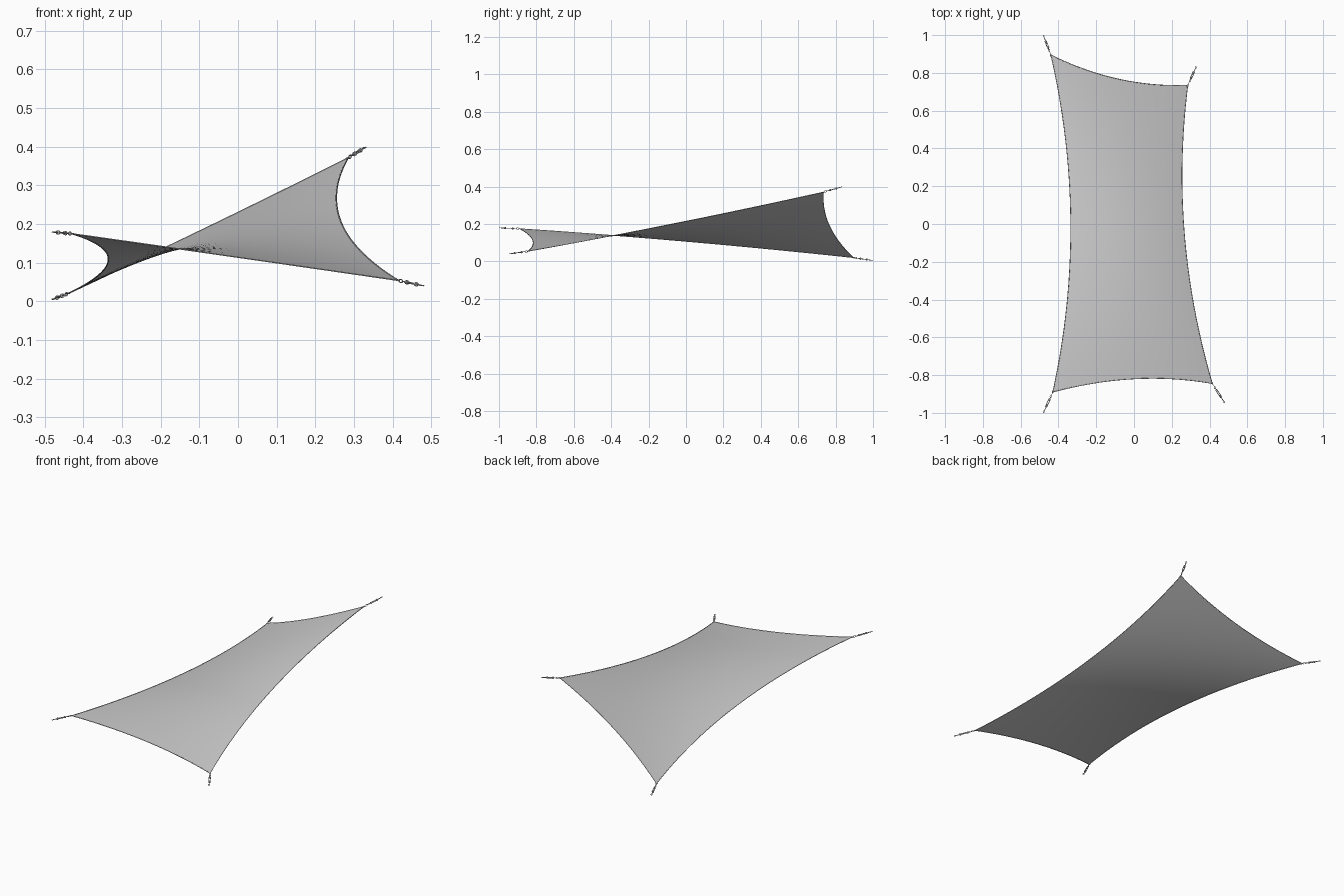
import bpy, bmesh
from math import pi
from mathutils import Vector, Matrix

if "Cube" in bpy.data.objects:
    bpy.data.objects.remove(bpy.data.objects["Cube"])

# sail corners, and the outer ends of the tensioners pulling on them
BL, BR = Vector((-.44, .895, .02)), Vector((.285, .735, .371))
FR, FL = Vector((.415, -.845, .054)), Vector((-.43, -.89, .175))
TIPS = {"back_left": (BL, Vector((-.48, 1.0, .005))),
        "back_right": (BR, Vector((.33, .835, .399))),
        "front_right": (FR, Vector((.48, -.947, .04))),
        "front_left": (FL, Vector((-.48, -1.0, .179)))}
# mid points of the four scalloped edges
MID = {"front": Vector((0, -.82, .114)), "back": Vector((-.08, .767, .191)),
       "left": Vector((-.335, 0, .107)), "right": Vector((.267, -.055, .204))}


def arc(p, m, q):
    c = 2 * m - (p + q) / 2
    return lambda t: p * (1 - t) ** 2 + c * 2 * t * (1 - t) + q * t * t


EDGES = {"front": arc(FL, MID["front"], FR), "back": arc(BL, MID["back"], BR),
         "left": arc(FL, MID["left"], BL), "right": arc(FR, MID["right"], BR)}

# sail cloth: patch blended between the four edges
N = 40
bm = bmesh.new()
grid = []
for j in range(N + 1):
    v = j / N
    row = []
    for i in range(N + 1):
        u = i / N
        p = (EDGES["front"](u) * (1 - v) + EDGES["back"](u) * v
             + EDGES["left"](v) * (1 - u) + EDGES["right"](v) * u
             - FL * (1 - u) * (1 - v) - FR * u * (1 - v) - BL * (1 - u) * v - BR * u * v)
        row.append(bm.verts.new(p))
    grid.append(row)
for j in range(N):
    for i in range(N):
        f = bm.faces.new((grid[j][i], grid[j][i + 1], grid[j + 1][i + 1], grid[j + 1][i]))
        f.smooth = True
me = bpy.data.meshes.new("sail_cloth")
bm.to_mesh(me)
bm.free()
bpy.context.collection.objects.link(bpy.data.objects.new("sail_cloth", me))

# edge cables
for name, fn in EDGES.items():
    cu = bpy.data.curves.new(name + "_edge_cable", "CURVE")
    cu.dimensions = "3D"
    cu.bevel_depth = .0018
    cu.bevel_resolution = 1
    sp = cu.splines.new("POLY")
    sp.points.add(N)
    for i, pt in enumerate(sp.points):
        pt.co = (*fn(i / N), 1)
    bpy.context.collection.objects.link(bpy.data.objects.new(cu.name, cu))


def finish(name, frame, local):
    ob = bpy.context.object
    ob.name = name
    bpy.ops.object.shade_smooth_by_angle()
    ob.matrix_world = frame @ local
    return ob


def link(name, frame, x, length, width, upright=False):
    """Elongated ring lying along the tensioner axis."""
    bpy.ops.mesh.primitive_torus_add(major_segments=20, minor_segments=8,
                                     major_radius=1, minor_radius=.3)
    turn = Matrix.Rotation(pi / 2, 4, "X") if upright else Matrix.Identity(4)
    size = Matrix.Diagonal((length / 2.6, width / 2.6, width / 2.6, 1))
    finish(name, frame, Matrix.Translation((x, 0, 0)) @ turn @ size)


def rod(name, frame, x0, x1, r, y=0):
    bpy.ops.mesh.primitive_cylinder_add(vertices=12, radius=r, depth=x1 - x0)
    finish(name, frame, Matrix.Translation(((x0 + x1) / 2, y, 0))
           @ Matrix.Rotation(pi / 2, 4, "Y"))


# corner hardware: ring, shackle, turnbuckle and end eye
for name, (corner, tip) in TIPS.items():
    d = tip - corner
    L = d.length
    x = d.normalized()
    y = Vector((0, 0, 1)).cross(x).normalized()
    frame = Matrix((x, y, x.cross(y))).transposed().to_4x4()
    frame.translation = corner
    link(name + "_corner_ring", frame, -.004, .016, .011)
    link(name + "_shackle", frame, .011, .022, .011, True)
    link(name + "_inner_eye", frame, .026, .014, .010)
    rod(name + "_inner_screw", frame, .031, .050, .002)
    for s in (-1, 1):
        rod(name + "_turnbuckle_bar", frame, .040, L - .035, .0018, s * .004)
    for a in (.038, L - .039):
        rod(name + "_turnbuckle_collar", frame, a, a + .006, .0055)
    rod(name + "_outer_screw", frame, L - .050, L - .012, .002)
    link(name + "_end_eye", frame, L - .007, .014, .010)
